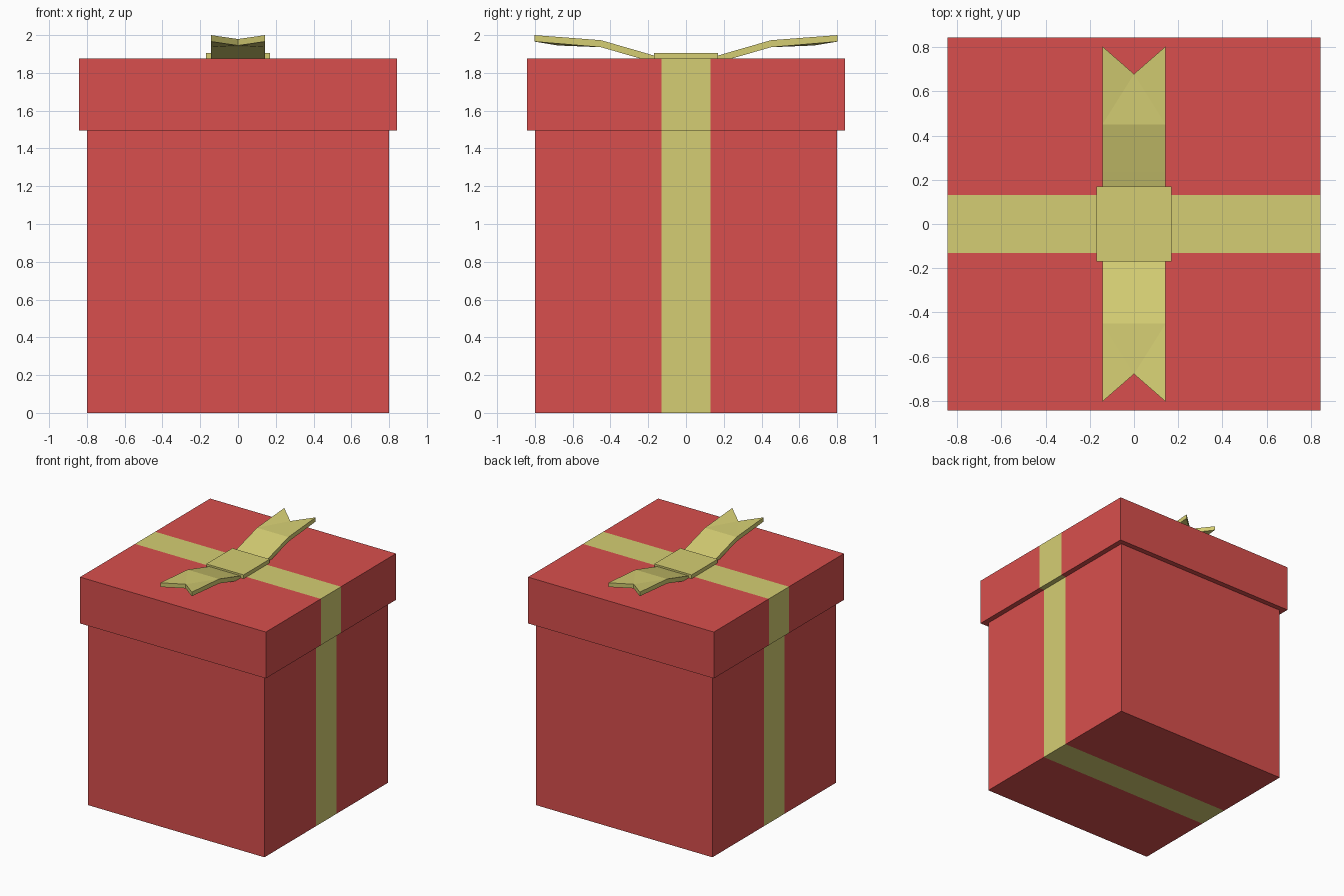
import bpy, bmesh

if "Cube" in bpy.data.objects:
    bpy.data.objects.remove(bpy.data.objects["Cube"])

STRIPE = 0.131   # half width of the wrapped ribbon


def material(name, rgb):
    lin = [((c / 255 + 0.055) / 1.055) ** 2.4 for c in rgb]
    m = bpy.data.materials.new(name)
    m.diffuse_color = (*lin, 1)
    m.use_nodes = True
    m.node_tree.nodes["Principled BSDF"].inputs["Base Color"].default_value = m.diffuse_color
    return m


red = material("red_paper", (216, 79, 77))
gold = material("gold_ribbon", (213, 206, 115))


def finish(bm, name, mats):
    bmesh.ops.recalc_face_normals(bm, faces=bm.faces)
    mesh = bpy.data.meshes.new(name)
    bm.to_mesh(mesh)
    bm.free()
    for m in mats:
        mesh.materials.append(m)
    obj = bpy.data.objects.new(name, mesh)
    bpy.context.collection.objects.link(obj)
    return obj


def block(half, z0, z1):
    bm = bmesh.new()
    bmesh.ops.create_cube(bm, size=1)
    for v in bm.verts:
        v.co.x *= 2 * half
        v.co.y *= 2 * half
        v.co.z = z0 if v.co.z < 0 else z1
    return bm


def wrapped_block(name, half, z0, z1):
    """Box with a ribbon band cut into its sides, top and bottom."""
    bm = block(half, z0, z1)
    for y in (-STRIPE, STRIPE):
        bmesh.ops.bisect_plane(bm, geom=bm.verts[:] + bm.edges[:] + bm.faces[:],
                               plane_co=(0, y, 0), plane_no=(0, 1, 0))
    for f in bm.faces:
        f.material_index = int(abs(f.calc_center_median().y) < STRIPE
                               and abs(f.normal.y) < 0.5)
    return finish(bm, name, [red, gold])


# Box, lid and the flat knot on top
wrapped_block("box_body", 0.80, 0.0, 1.495)
wrapped_block("box_lid", 0.843, 1.495, 1.875)
finish(block(0.169, 1.87, 1.906), "ribbon_knot", [gold])


# Ribbon tails: bent strips ending in a sagging swallowtail notch
def ribbon_tail(name, side):
    w = 0.143
    rows = [  # outer y/z top/z bottom, then centre y/z top/z bottom
        ((0.15, 1.886, 1.872), (0.15, 1.886, 1.872)),
        ((0.235, 1.911, 1.874), (0.235, 1.911, 1.874)),
        ((0.45, 1.973, 1.936), (0.45, 1.973, 1.936)),
        ((0.803, 2.0, 1.966), (0.678, 1.979, 1.945)),
    ]
    bm = bmesh.new()
    grid = []
    for outer, mid in rows:
        row = []
        for x, (y, top, bottom) in ((-w, outer), (0, mid), (w, outer)):
            row.append((bm.verts.new((x, side * y, top)),
                        bm.verts.new((x, side * y, bottom))))
        grid.append(row)
    for a, b in zip(grid, grid[1:]):
        for k in (0, 1):
            for layer in (0, 1):
                quad = [a[k][layer], a[k + 1][layer], b[k + 1][layer], b[k][layer]]
                if b is grid[-1]:      # split along the fold-to-notch diagonal
                    c = 1 - k          # column offset of the centre line
                    o, m = k + k, 1
                    bm.faces.new((a[o][layer], a[m][layer], b[m][layer]))
                    bm.faces.new((a[o][layer], b[m][layer], b[o][layer]))
                else:
                    bm.faces.new(quad)
        for k in (0, 2):
            bm.faces.new((a[k][0], b[k][0], b[k][1], a[k][1]))
    for row in (grid[0], grid[-1]):
        for k in (0, 1):
            bm.faces.new((row[k][0], row[k + 1][0], row[k + 1][1], row[k][1]))
    return finish(bm, name, [gold])


ribbon_tail("front_ribbon_tail", -1)
ribbon_tail("back_ribbon_tail", 1)
